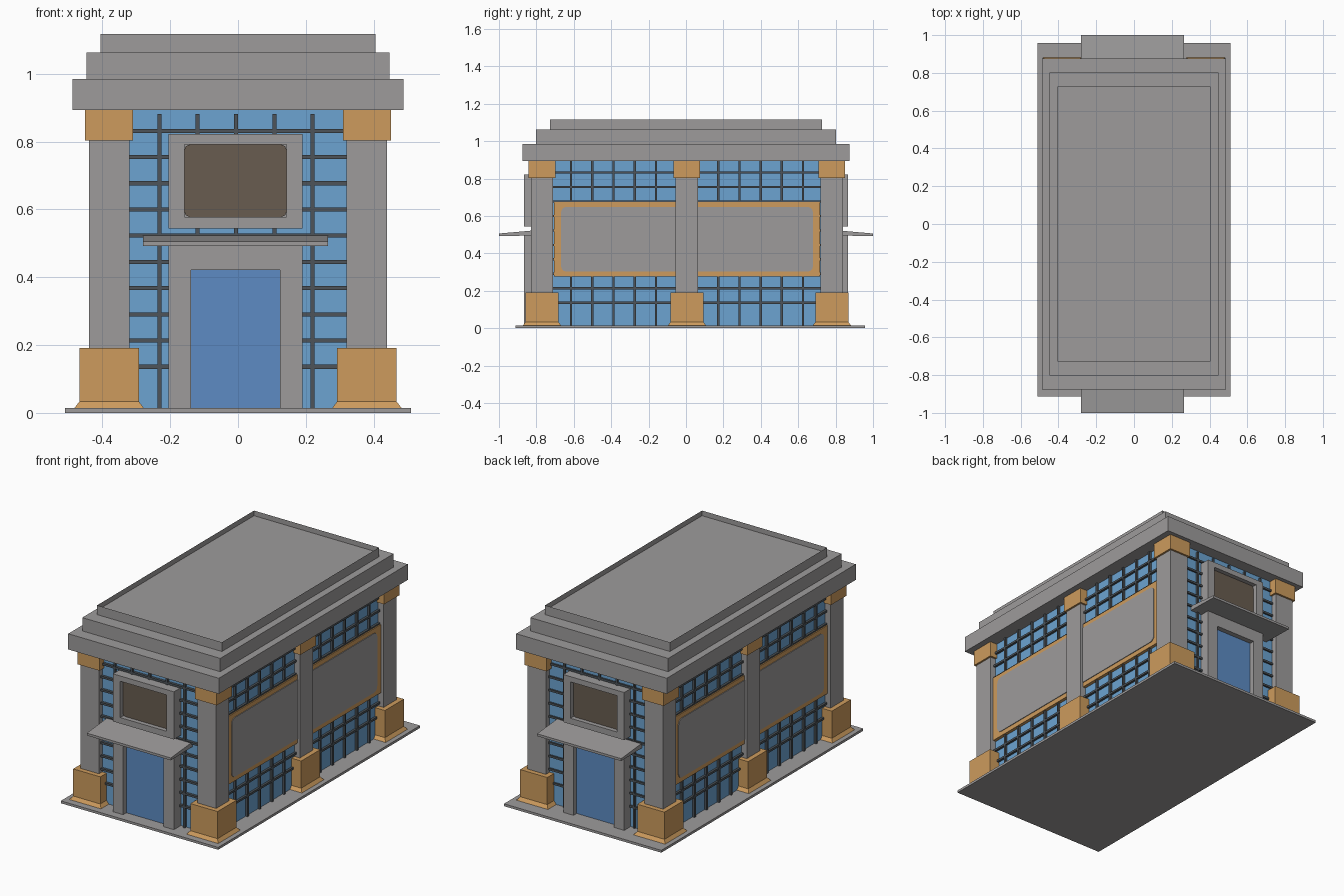
import bpy, bmesh, math

if "Cube" in bpy.data.objects:
    bpy.data.objects.remove(bpy.data.objects["Cube"])

def material(name, rgb):
    m = bpy.data.materials.new(name)
    m.diffuse_color = (*rgb, 1)
    m.use_nodes = True
    m.node_tree.nodes["Principled BSDF"].inputs["Base Color"].default_value = m.diffuse_color
    return m

STONE = material("grey stone", (0.34, 0.33, 0.33))
TAN = material("tan trim", (0.61, 0.33, 0.11))
GLASS = material("window blue", (0.15, 0.37, 0.64))
DOOR = material("door blue", (0.11, 0.26, 0.55))
BROWN = material("dark brown", (0.14, 0.107, 0.08))
BARS = material("dark grey bars", (0.075, 0.088, 0.1))

def finish(name, bm, mat):
    bmesh.ops.recalc_face_normals(bm, faces=bm.faces)
    me = bpy.data.meshes.new(name)
    bm.to_mesh(me)
    bm.free()
    me.materials.append(mat)
    ob = bpy.data.objects.new(name, me)
    bpy.context.collection.objects.link(ob)
    return ob

def add_box(bm, x0, x1, y0, y1, z0, z1, flare=0):
    """Axis-aligned box; flare widens the bottom edge."""
    rings = []
    for z, g in ((z0, flare), (z1, 0)):
        xa, xb = sorted((x0, x1))
        ya, yb = sorted((y0, y1))
        rings.append([bm.verts.new(p) for p in ((xa-g, ya-g, z), (xb+g, ya-g, z),
                                                (xb+g, yb+g, z), (xa-g, yb+g, z))])
    lo, hi = rings
    faces = [bm.faces.new(lo[::-1]), bm.faces.new(hi)]
    for i in range(4):
        j = (i + 1) % 4
        faces.append(bm.faces.new((lo[i], lo[j], hi[j], hi[i])))
    return faces

def boxes(name, items, mat):
    bm = bmesh.new()
    for it in items:
        add_box(bm, *it)
    return finish(name, bm, mat)

def prism(name, pts, a, b, axis, mat):
    """Extrude 2D points along x (points y,z) or along y (points x,z)."""
    bm = bmesh.new()
    put = (lambda p, t: (t, p[0], p[1])) if axis == 'x' else (lambda p, t: (p[0], t, p[1]))
    A = [bm.verts.new(put(p, a)) for p in pts]
    B = [bm.verts.new(put(p, b)) for p in pts]
    bm.faces.new(A)
    bm.faces.new(B[::-1])
    for i in range(len(pts)):
        j = (i + 1) % len(pts)
        bm.faces.new((A[i], A[j], B[j], B[i]))
    return finish(name, bm, mat)

def rounded(u0, u1, v0, v1, r, n=3):
    pts = []
    for k, (u, v) in enumerate(((u1-r, v1-r), (u0+r, v1-r), (u0+r, v0+r), (u1-r, v0+r))):
        for i in range(n + 1):
            t = math.pi/2 * (k + i/n)
            pts.append((u + r*math.cos(t), v + r*math.sin(t)))
    return pts

# Ground slab and glazed body
boxes("base_slab", [(-0.51, 0.51, -0.912, 0.957, 0, 0.014)], STONE)
boxes("glass_walls", [(-0.405, 0.405, -0.80, 0.805, 0.01, 0.90)], GLASS)

# Stepped roof with a sunken top
boxes("roof_lower_tier", [(-0.488, 0.488, -0.875, 0.875, 0.893, 0.985)], STONE)
boxes("roof_middle_tier", [(-0.447, 0.447, -0.803, 0.803, 0.983, 1.063)], STONE)
bm = bmesh.new()
top = add_box(bm, -0.405, 0.405, -0.727, 0.727, 1.061, 1.117)[1]
bmesh.ops.inset_region(bm, faces=[top], thickness=0.066)
for v in top.verts:
    v.co.z -= 0.03
finish("roof_upper_tier", bm, STONE)

# Columns with flared bases and capitals
shafts, bases = [], []
cap, cap_inset = bmesh.new(), []
for sx in (-1, 1):
    for cy in (-0.77, 0.005, 0.78):
        cx = sx * 0.38
        sq = lambda h: (cx - h, cx + h, cy - h, cy + h)
        shafts.append((*sq(0.06), 0.1, 0.85))
        bases += [(*sq(0.088), 0.032, 0.192), (*sq(0.088), 0.012, 0.033, 0.016)]
        sides = add_box(cap, *sq(0.071), 0.803, 0.894)[2:]
        if cy > 0.5:
            cap_inset += sides
bmesh.ops.inset_individual(cap, faces=cap_inset, thickness=0.02, depth=-0.008)
boxes("columns", shafts, STONE)
boxes("column_bases", bases, TAN)
finish("column_capitals", cap, TAN)

# Window bars on all four walls
levels = [0.136 + 0.0773*i for i in range(10)]
w = 0.006
for s, tag in ((-1, "front"), (1, "back")):
    ya, yb = s*0.79, s*0.815
    items = [(x-w, x+w, ya, yb, 0.014, 0.882) for x in (-0.232, -0.119, -0.006, 0.107, 0.22)]
    items += [(-0.33, 0.33, ya, yb, z-w, z+w) for z in levels]
    boxes(tag + "_window_bars", items, BARS)
for s, tag in ((-1, "left"), (1, "right")):
    xa, xb = s*0.39, s*0.418
    items = [(xa, xb, y0+0.1135*i-w, y0+0.1135*i+w, 0.014, 0.893)
             for y0 in (-0.615, 0.172) for i in range(5)]
    items += [(xa, xb, -0.72, 0.73, z-w, z+w) for z in levels]
    boxes(tag + "_window_bars", items, BARS)
    # Wide wall panel with tan border
    boxes(tag + "_panel_border", [(s*0.395, s*0.424, -0.707, 0.717, 0.275, 0.675)], TAN)
    prism(tag + "_panel", rounded(-0.668, 0.679, 0.302, 0.649, 0.03),
          s*0.41, s*0.428, 'x', STONE)

# Entrance, sign and awning, front and back
for s, tag in ((-1, "front"), (1, "back")):
    yi, yo = s*0.79, s*0.865
    boxes(tag + "_door_frame", [(-0.205, -0.139, yi, yo, 0.012, 0.495),
                                (0.124, 0.19, yi, yo, 0.012, 0.495),
                                (-0.139, 0.124, yi, yo, 0.422, 0.495)], STONE)
    boxes(tag + "_door", [(-0.139, 0.124, yi, s*0.835, 0.012, 0.422)], DOOR)
    boxes(tag + "_sign_frame", [(-0.205, -0.158, yi, yo, 0.543, 0.822),
                                (0.143, 0.19, yi, yo, 0.543, 0.822),
                                (-0.158, 0.143, yi, yo, 0.543, 0.578),
                                (-0.158, 0.143, yi, yo, 0.791, 0.822),
                                (-0.158, 0.143, yi, s*0.834, 0.578, 0.791)], STONE)
    prism(tag + "_sign_panel", rounded(-0.158, 0.143, 0.578, 0.791, 0.015, 2),
          s*0.83, s*0.839, 'y', BROWN)
    prism(tag + "_awning", [(s*1.0, 0.492), (s*1.0, 0.506), (s*0.80, 0.524), (s*0.80, 0.496)],
          -0.28, 0.265, 'x', STONE)
